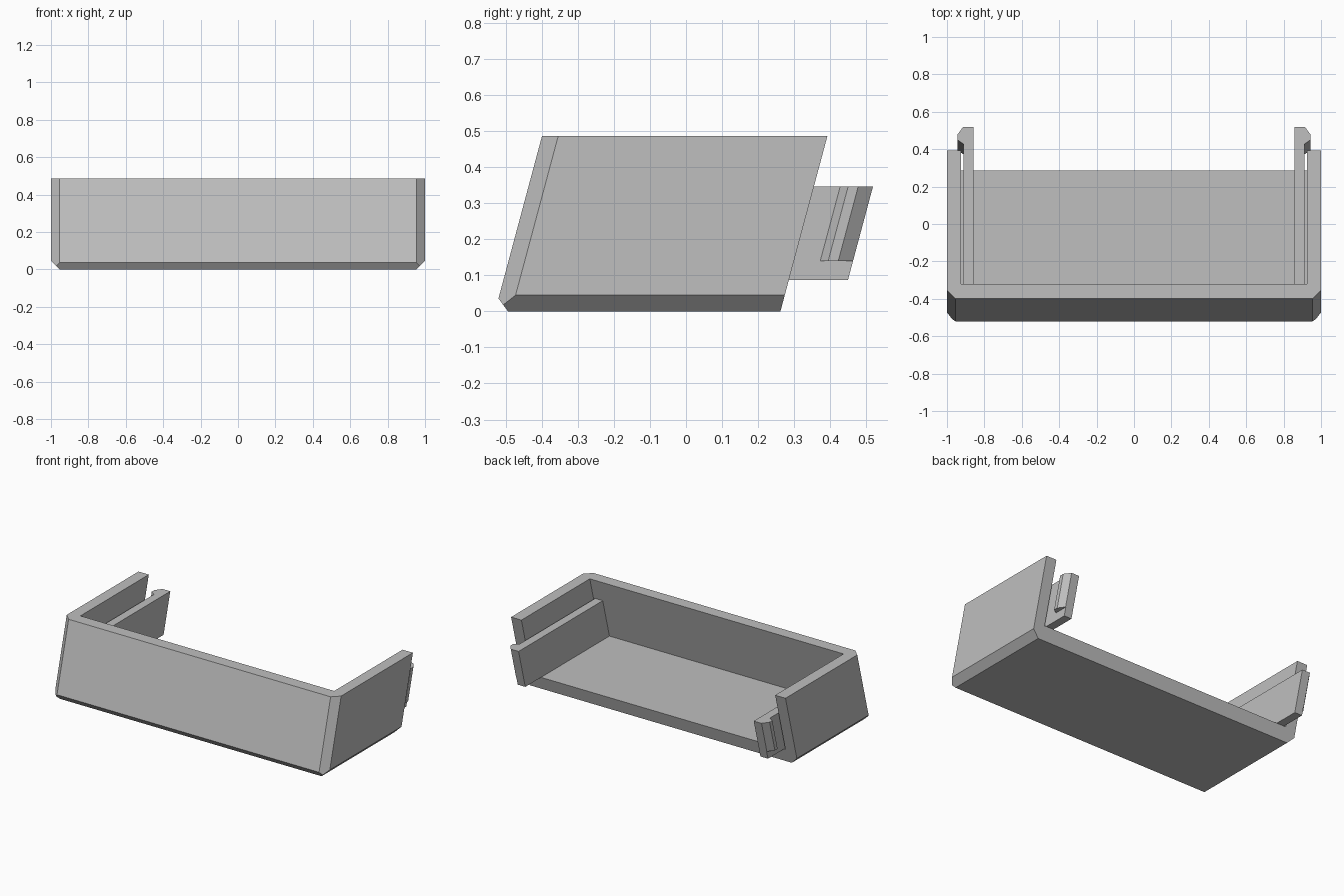
import bpy, bmesh
from mathutils import Matrix, Vector

if "Cube" in bpy.data.objects:
    bpy.data.objects.remove(bpy.data.objects["Cube"], do_unlink=True)

grey = bpy.data.materials.new("plain grey")
grey.diffuse_color = (0.52, 0.52, 0.52, 1)
grey.use_nodes = True
grey.node_tree.nodes["Principled BSDF"].inputs["Base Color"].default_value = (0.52, 0.52, 0.52, 1)

# Everything leans back by the same angle
LEAN = Matrix.Identity(4)
LEAN[1][2] = 0.268
FRONT, BACK, TOP, FLOOR = -0.53, 0.262, 0.487, 0.087
INNER_FRONT = -0.45


def finish(name, bm):
    bm.transform(LEAN)
    bmesh.ops.recalc_face_normals(bm, faces=bm.faces)
    mesh = bpy.data.meshes.new(name)
    bm.to_mesh(mesh)
    bm.free()
    mesh.materials.append(grey)
    obj = bpy.data.objects.new(name, mesh)
    bpy.context.collection.objects.link(obj)
    return obj


def box(low, high):
    low, high = Vector(low), Vector(high)
    bm = bmesh.new()
    bmesh.ops.create_cube(bm, size=1)
    bm.transform(Matrix.Translation((low + high) / 2) @ Matrix.Diagonal((*(high - low), 1)))
    return bm


def slice_off(bm, point, normal):
    geom = bm.verts[:] + bm.edges[:] + bm.faces[:]
    cut = bmesh.ops.bisect_plane(bm, geom=geom, plane_co=point, plane_no=normal, clear_outer=True)
    rim = [e for e in cut["geom_cut"] if isinstance(e, bmesh.types.BMEdge)]
    bmesh.ops.edgeloop_fill(bm, edges=rim)


def prism(name, outline, z0, z1):
    bm = bmesh.new()
    face = bm.faces.new([bm.verts.new((x, y, z0)) for x, y in outline])
    up = bmesh.ops.extrude_face_region(bm, geom=[face])["geom"]
    bmesh.ops.translate(bm, vec=(0, 0, z1 - z0), verts=[v for v in up if isinstance(v, bmesh.types.BMVert)])
    return finish(name, bm)


# Tray shell with chamfered front corners and lower edges
shell = box((-1, FRONT, 0), (1, BACK, TOP))
slice_off(shell, (0, FRONT, 0.036), (0, -1, -1))
for side in (-1, 1):
    slice_off(shell, (side, 0, 0.045), (side, 0, -1))
    slice_off(shell, (side, FRONT + 0.045, 0), (side, -1, 0))
tray = finish("tray", shell)

# Hollow, open at the top and back
hollow = finish("tray_hollow", box((-0.925, INNER_FRONT, FLOOR), (0.925, 1, 1)))
hollow.hide_render = True
cut = tray.modifiers.new("hollow", "BOOLEAN")
cut.operation, cut.solver, cut.object = "DIFFERENCE", "EXACT", hollow
bpy.context.view_layer.update()
result = bpy.data.meshes.new_from_object(tray.evaluated_get(bpy.context.evaluated_depsgraph_get()))
tray.modifiers.clear()
tray.data = result
bpy.data.objects.remove(hollow, do_unlink=True)

# Snap arms: long plate and outward hook at the back end
for label, side in (("left", 1), ("right", -1)):
    plate = [(0.857, INNER_FRONT), (0.912, INNER_FRONT), (0.912, 0.426), (0.857, 0.426)]
    hook = [(0.912, 0.335), (0.944, 0.357), (0.944, 0.385), (0.914, 0.426), (0.912, 0.426)]
    prism(label + "_arm", [(side * x, y) for x, y in plate], FLOOR, 0.347)
    prism(label + "_hook", [(side * x, y) for x, y in hook], 0.14, 0.347)
